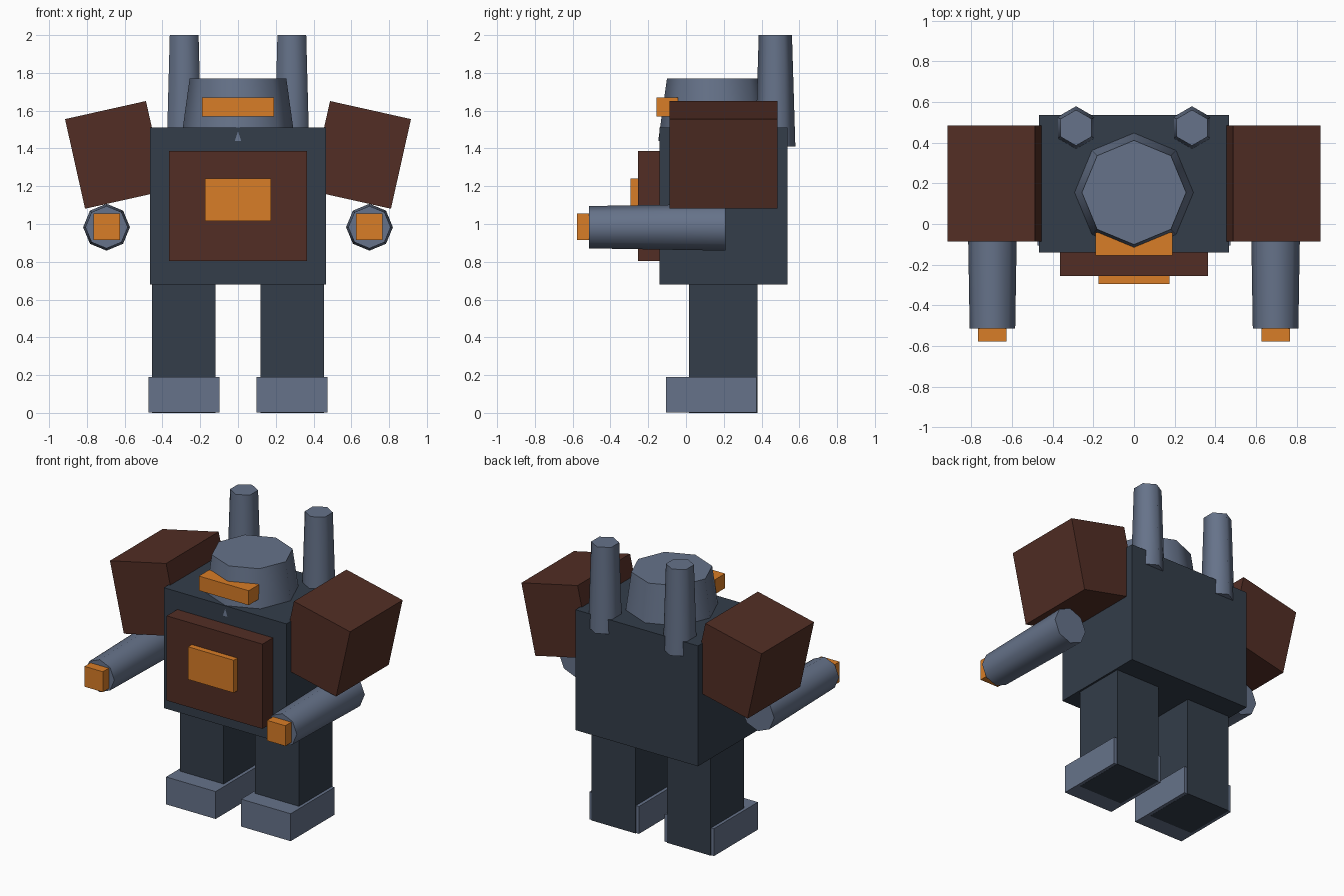
import bpy
import math
from mathutils import Vector, Matrix

cube = bpy.data.objects.get("Cube")
if cube:
    bpy.data.objects.remove(cube, do_unlink=True)


def material(name, colour):
    mat = bpy.data.materials.new(name)
    mat.use_nodes = True
    mat.diffuse_color = (*colour, 1)
    mat.node_tree.nodes["Principled BSDF"].inputs["Base Color"].default_value = (*colour, 1)
    return mat


slate = material("dark slate", (0.033, 0.047, 0.068))
steel = material("steel blue", (0.133, 0.171, 0.254))
brown = material("rust brown", (0.084, 0.027, 0.018))
orange = material("amber orange", (0.69, 0.205, 0.02))


def box(name, low, high, mat, tilt=0):
    """Box between two corners, optionally tilted about its own y axis."""
    low, high = Vector(low), Vector(high)
    bpy.ops.mesh.primitive_cube_add(size=1)
    obj = bpy.context.object
    obj.name = name
    obj.data.transform(Matrix.Diagonal((*(high - low), 1)))
    obj.location = (low + high) / 2
    obj.rotation_euler.y = tilt
    obj.data.materials.append(mat)
    return obj


def taper(name, start, end, r_start, r_end, sides, mat):
    """Faceted tapered tube from start to end, one vertex row on its symmetry plane."""
    start, end = Vector(start), Vector(end)
    axis = end - start
    bpy.ops.mesh.primitive_cone_add(vertices=sides, radius1=r_start, radius2=r_end,
                                    depth=axis.length, location=(start + end) / 2)
    obj = bpy.context.object
    obj.name = name
    if abs(axis.y) > abs(axis.z):
        obj.rotation_euler.x = math.pi / 2
    obj.data.materials.append(mat)
    bpy.ops.object.shade_smooth_by_angle(angle=math.radians(65))
    return obj


# Torso and layered chest plate
box("torso", (-0.467, -0.14, 0.68), (0.467, 0.537, 1.51), slate)
box("chest_plate", (-0.365, -0.255, 0.803), (0.365, -0.1, 1.387), brown)
box("chest_badge", (-0.174, -0.295, 1.015), (0.174, -0.2, 1.24), orange)

# Head and visor
taper("head", (0, 0.155, 1.44), (0, 0.155, 1.77), 0.302, 0.256, 8, steel)
box("visor", (-0.19, -0.155, 1.57), (0.19, -0.043, 1.67), orange)

# Paired parts
for side, s in (("left", 1), ("right", -1)):
    def pair_box(part, x0, x1, y0, y1, z0, z1, mat, tilt=0):
        xs = sorted((s * x0, s * x1))
        box(f"{side}_{part}", (xs[0], y0, z0), (xs[1], y1, z1), mat, s * tilt)

    pair_box("leg", 0.12, 0.454, 0.015, 0.379, 0, 0.75, slate)
    pair_box("foot", 0.097, 0.475, -0.105, 0.374, 0.001, 0.19, steel)
    pair_box("shoulder", 0.429, 0.868, -0.087, 0.485, 1.123, 1.609, brown, math.radians(12.6))
    taper(f"{side}_arm", (s * 0.696, 0.21, 0.983), (s * 0.696, -0.513, 0.983),
          0.124, 0.112, 8, steel)
    pair_box("hand", 0.626, 0.766, -0.578, -0.45, 0.915, 1.055, orange)
    taper(f"{side}_stack", (s * 0.285, 0.473, 1.41), (s * 0.285, 0.473, 2.0),
          0.106, 0.088, 6, steel)
